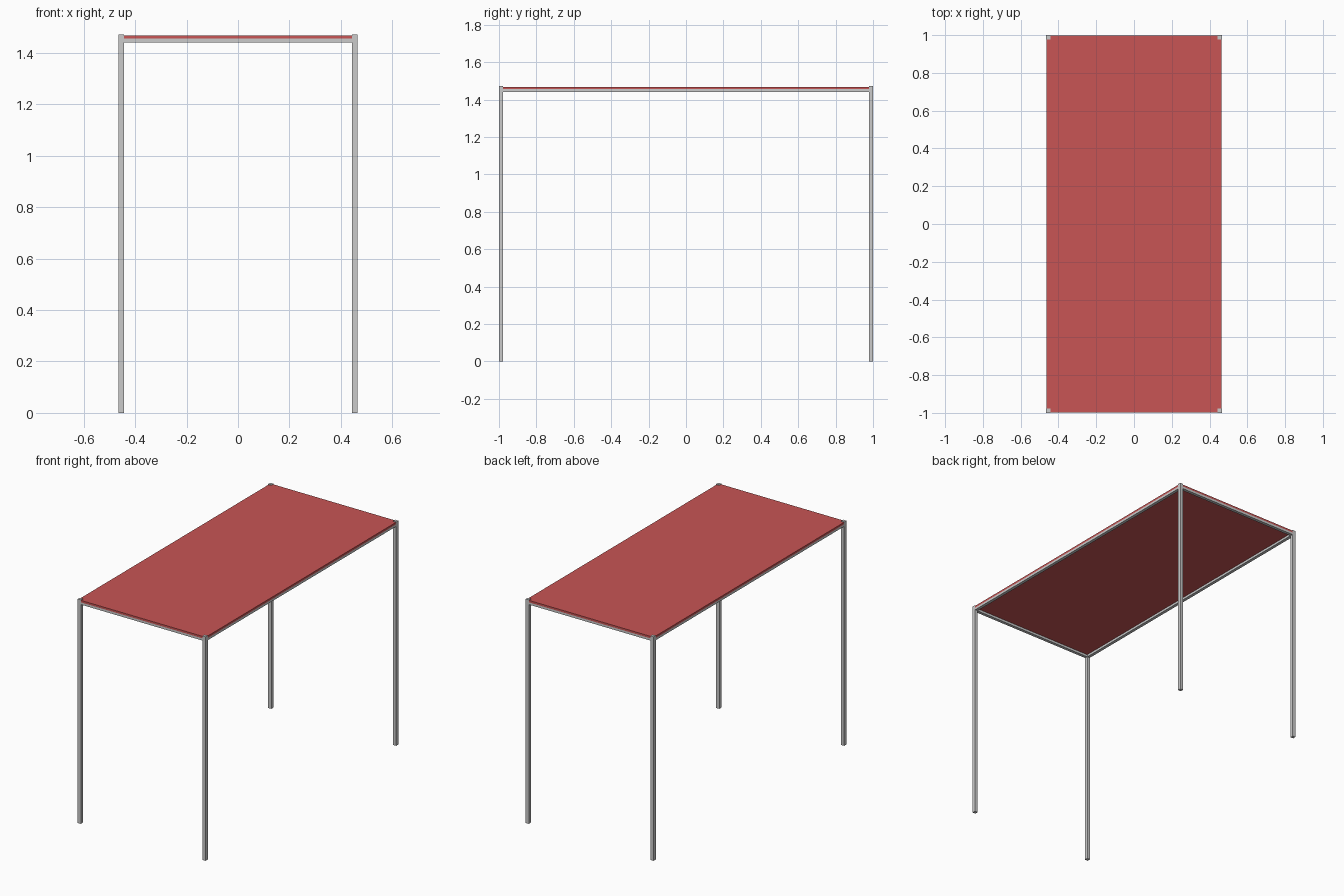
import bpy

if "Cube" in bpy.data.objects:
    bpy.data.objects.remove(bpy.data.objects["Cube"])

HX, HY = 0.465, 1.0      # outer half sizes of the frame
T = 0.022                # tube thickness
TOP = 1.472              # top of the legs
RAIL_Z0, RAIL_Z1 = 1.44, 1.455
PANEL_Z1 = 1.468
GAP = 0.002              # rails and panel sit just inside the leg faces


def box(name, x0, x1, y0, y1, z0, z1):
    bpy.ops.mesh.primitive_cube_add(
        size=1, location=((x0 + x1) / 2, (y0 + y1) / 2, (z0 + z1) / 2))
    ob = bpy.context.object
    ob.name = name
    ob.scale = (x1 - x0, y1 - y0, z1 - z0)
    bpy.ops.object.transform_apply(location=False, rotation=False, scale=True)
    return ob


def span(side, outer, inner):
    return sorted((side * outer, side * inner))


# Four square legs
for sx, xn in ((-1, "left"), (1, "right")):
    for sy, yn in ((-1, "front"), (1, "back")):
        box(f"{yn}_{xn}_leg", *span(sx, HX, HX - T), *span(sy, HY, HY - T), 0, TOP)

# Rails between the legs
for s, name in ((-1, "left_rail"), (1, "right_rail")):
    box(name, *span(s, HX - GAP, HX - T), -HY + T, HY - T, RAIL_Z0, RAIL_Z1)
for s, name in ((-1, "front_rail"), (1, "back_rail")):
    box(name, -HX + T, HX - T, *span(s, HY - GAP, HY - T), RAIL_Z0, RAIL_Z1)

# Red table top resting on the rails
panel = box("table_top", -HX + GAP, HX - GAP, -HY + GAP, HY - GAP, RAIL_Z1, PANEL_Z1)
red = bpy.data.materials.new("red_top")
red.diffuse_color = (0.58, 0.09, 0.09, 1)
red.use_nodes = True
red.node_tree.nodes["Principled BSDF"].inputs["Base Color"].default_value = red.diffuse_color
panel.data.materials.append(red)
